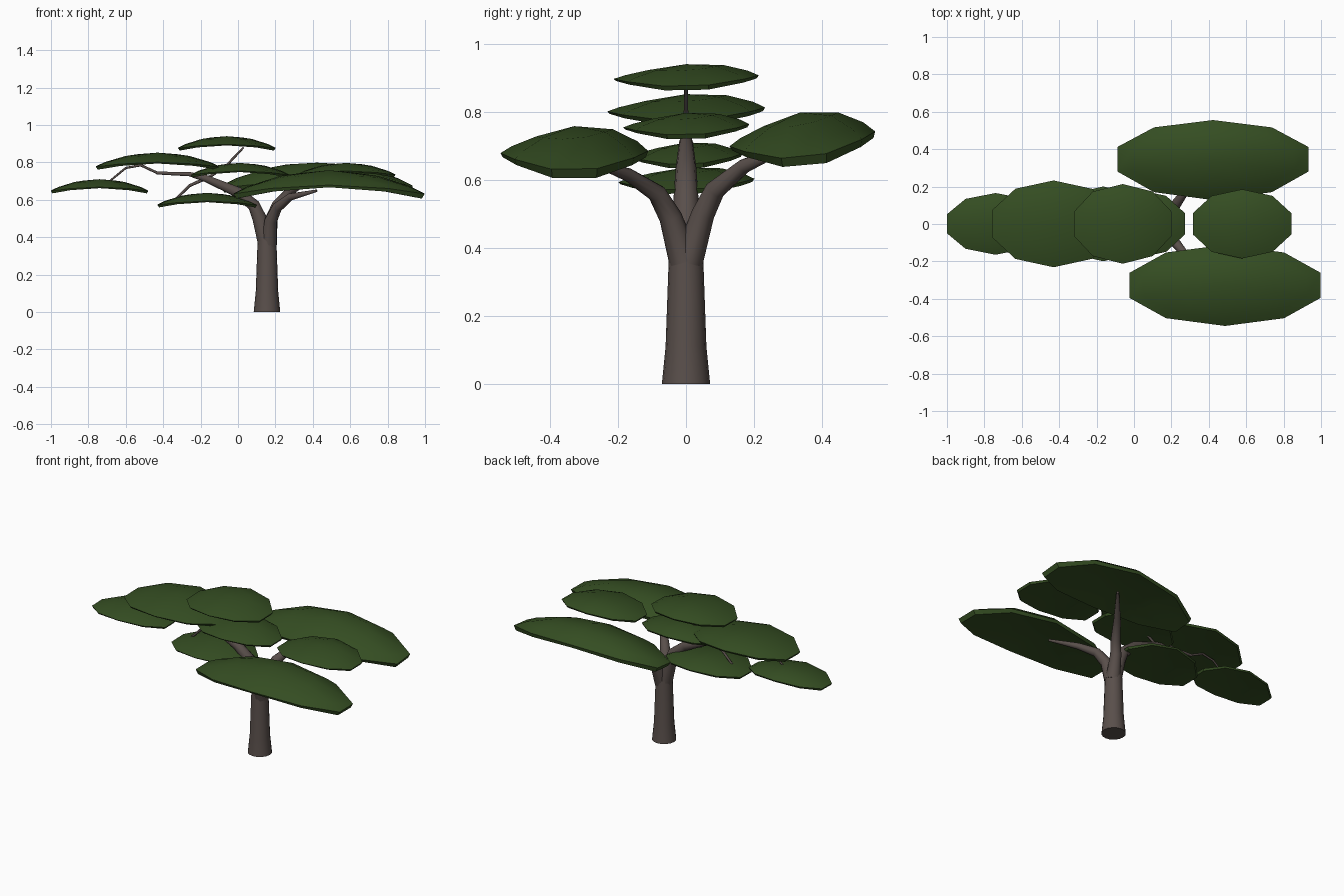
import bpy, bmesh
from math import sin, cos, radians
from mathutils import Matrix

if "Cube" in bpy.data.objects:
    bpy.data.objects.remove(bpy.data.objects["Cube"])


def material(name, color):
    m = bpy.data.materials.new(name)
    m.diffuse_color = (*color, 1)
    m.use_nodes = True
    m.node_tree.nodes["Principled BSDF"].inputs["Base Color"].default_value = m.diffuse_color
    return m


bark = material("bark", (0.1, 0.078, 0.07))
leaf = material("leaf", (0.035, 0.075, 0.016))


def finish(obj, mat, angle):
    obj.data.materials.clear()
    obj.data.materials.append(mat)
    bpy.ops.object.select_all(action='DESELECT')
    obj.select_set(True)
    bpy.context.view_layer.objects.active = obj
    bpy.ops.object.shade_smooth_by_angle(angle=radians(angle))


# Tapered tube through points (x, y, z, radius)
def limb(name, pts, res=3):
    cu = bpy.data.curves.new(name, 'CURVE')
    cu.dimensions = '3D'
    cu.bevel_depth = 1
    cu.bevel_resolution = res
    cu.use_fill_caps = True
    sp = cu.splines.new('POLY')
    sp.points.add(len(pts) - 1)
    for p, (x, y, z, r) in zip(sp.points, pts):
        p.co = (x, y, z, 1)
        p.radius = r
    obj = bpy.data.objects.new(name, cu)
    bpy.context.collection.objects.link(obj)
    bpy.ops.object.select_all(action='DESELECT')
    obj.select_set(True)
    bpy.context.view_layer.objects.active = obj
    bpy.ops.object.convert(target='MESH')
    finish(bpy.context.object, bark, 50)


# Ten-sided foliage pad, arched along x: (ring radius, drop, extra drop at x ends, y skew)
RINGS = [(0.52, 0.13, 0.11, 0.07), (0.85, 0.34, 0.27, 0.05), (1.0, 0.5, 0.36, 0.02),
         (0.97, 0.6, 0.44, 0.0), (0.5, 0.52, 0.16, 0.0)]


def pad(name, x, y, top, half_x, half_y, h, tilt=1):
    bm = bmesh.new()
    apex = bm.verts.new((0, 0, 0))
    rings = []
    for r, drop, arch, skew in RINGS:
        ring = []
        for i in range(10):
            a = radians(18 + 36 * i)
            c, s = cos(a), sin(a)
            ring.append(bm.verts.new((r * c * half_x / 0.951, r * s * half_y,
                                      -h * (drop + arch * c * c - skew * s))))
        rings.append(ring)
    base = bm.verts.new((0, 0, -0.5 * h))
    for i in range(10):
        j = (i + 1) % 10
        bm.faces.new((apex, rings[0][i], rings[0][j]))
        for u, v in zip(rings, rings[1:]):
            bm.faces.new((u[i], v[i], v[j], u[j]))
        bm.faces.new((base, rings[-1][j], rings[-1][i]))
    bmesh.ops.recalc_face_normals(bm, faces=bm.faces)
    bm.transform(Matrix.Translation((x, y, top)) @ Matrix.Rotation(radians(tilt), 4, 'X'))
    me = bpy.data.meshes.new(name)
    bm.to_mesh(me)
    bm.free()
    obj = bpy.data.objects.new(name, me)
    bpy.context.collection.objects.link(obj)
    finish(obj, leaf, 40)


# Trunk and three main branches
limb("trunk", [(0.155, 0, 0, 0.071), (0.155, 0, 0.11, 0.06), (0.155, 0, 0.39, 0.05)], 6)
limb("left_branch", [(0.152, 0, 0.36, 0.046), (0.115, 0, 0.5, 0.04), (0.085, 0, 0.57, 0.035),
                     (0.0, 0, 0.64, 0.03), (-0.17, 0, 0.713, 0.02), (-0.26, 0, 0.737, 0.012),
                     (-0.435, 0, 0.743, 0.008)])
limb("back_branch", [(0.165, 0.006, 0.36, 0.044), (0.18, 0.05, 0.5, 0.034),
                     (0.21, 0.085, 0.57, 0.03), (0.27, 0.17, 0.64, 0.022),
                     (0.4, 0.33, 0.71, 0.008)])
limb("front_branch", [(0.165, -0.006, 0.36, 0.044), (0.175, -0.045, 0.49, 0.034),
                      (0.21, -0.085, 0.56, 0.028), (0.28, -0.17, 0.615, 0.02),
                      (0.42, -0.27, 0.648, 0.007)])

# Twigs carrying the smaller pads
limb("top_twig", [(-0.17, 0, 0.71, 0.008), (-0.06, 0, 0.785, 0.007), (0.03, 0, 0.88, 0.005)], 2)
limb("end_twig", [(-0.43, 0, 0.743, 0.007), (-0.52, 0, 0.785, 0.007), (-0.6, 0, 0.77, 0.006),
                  (-0.71, 0, 0.68, 0.005)], 2)
limb("low_twig", [(-0.17, 0, 0.715, 0.009), (-0.26, 0, 0.675, 0.008), (-0.345, 0, 0.59, 0.006)], 2)

# Foliage pads
pad("left_end_pad", -0.74, 0, 0.71, 0.26, 0.165, 0.075)
pad("left_pad", -0.43, 0, 0.852, 0.33, 0.232, 0.09)
pad("top_pad", -0.06, 0, 0.94, 0.26, 0.213, 0.076)
pad("low_pad", -0.165, 0, 0.637, 0.265, 0.2, 0.077)
pad("middle_pad", 0.01, 0, 0.797, 0.262, 0.185, 0.076)
pad("right_pad", 0.578, 0, 0.797, 0.263, 0.185, 0.076)
pad("back_pad", 0.422, 0.335, 0.798, 0.51, 0.215, 0.155, 5)
pad("front_pad", 0.487, -0.328, 0.758, 0.511, 0.217, 0.152, 0)
